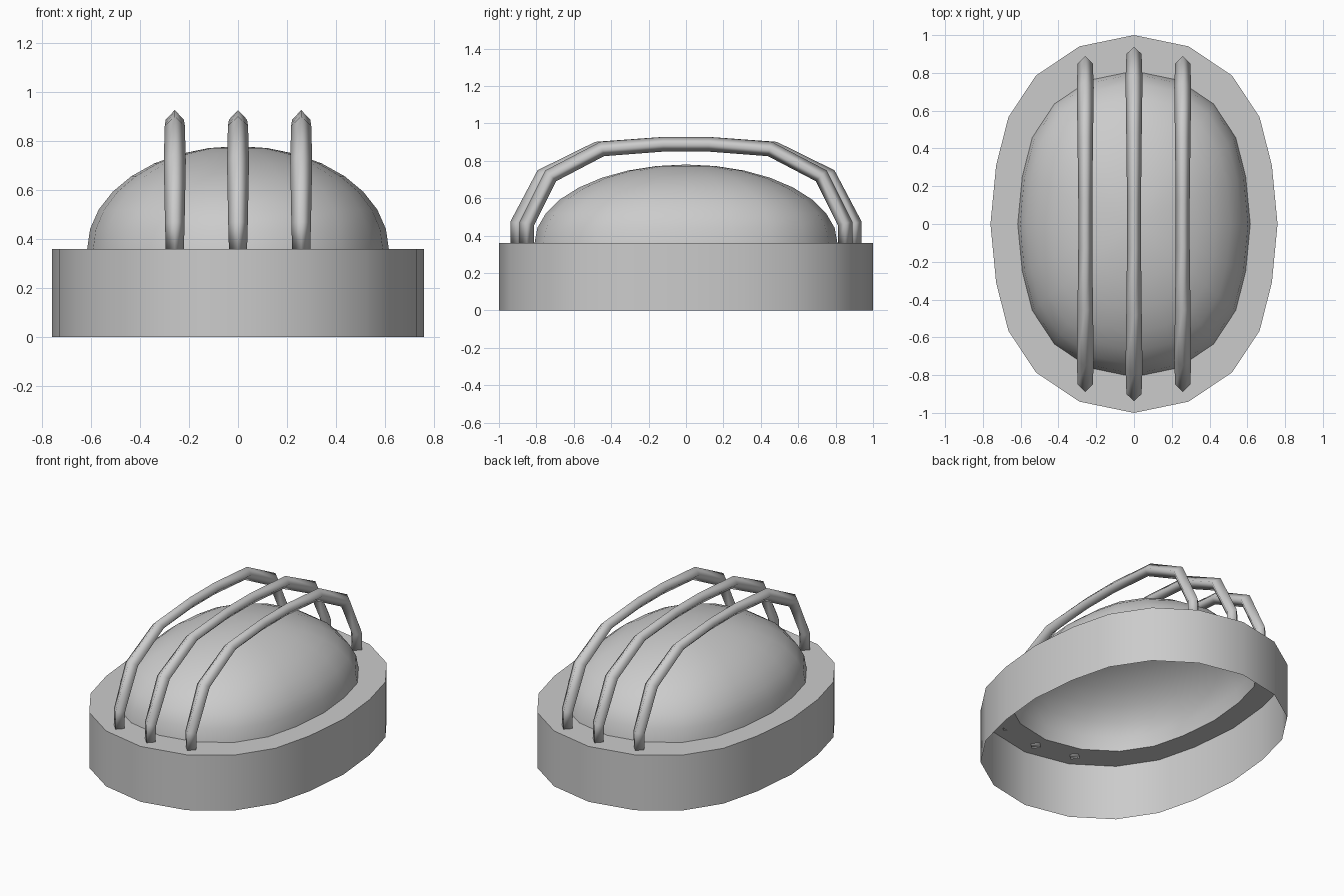
import bpy, bmesh, math
from mathutils import Vector

if "Cube" in bpy.data.objects:
    bpy.data.objects.remove(bpy.data.objects["Cube"])

# Rounded-oval plan outline: one quarter, mirrored to 20 points
QUARTER = [(0.76, 0), (0.73, 0.31), (0.665, 0.565), (0.52, 0.785), (0.29, 0.94), (0, 1)]
HALF = QUARTER + [(-x, y) for x, y in QUARTER[-2::-1]]
OUTLINE = HALF + [(-x, -y) for x, y in HALF[1:-1]]
RIM_Z, INNER, DOME_H = 0.36, 0.81, 0.42


def loft(name, rings, cap_tip=None, cap_ends=False, angle=None):
    """Skin closed rings of points; optionally close with a tip or end caps."""
    bm = bmesh.new()
    loops = [[bm.verts.new(p) for p in ring] for ring in rings]
    n = len(loops[0])
    for a, b in zip(loops, loops[1:]):
        for i in range(n):
            j = (i + 1) % n
            bm.faces.new((a[i], a[j], b[j], b[i]))
    if cap_tip:
        tip = bm.verts.new(cap_tip)
        for i in range(n):
            bm.faces.new((loops[-1][i], loops[-1][(i + 1) % n], tip))
    if cap_ends:
        bm.faces.new(loops[0][::-1])
        bm.faces.new(loops[-1])
        bmesh.ops.recalc_face_normals(bm, faces=bm.faces)
    mesh = bpy.data.meshes.new(name)
    bm.to_mesh(mesh)
    bm.free()
    obj = bpy.data.objects.new(name, mesh)
    bpy.context.collection.objects.link(obj)
    bpy.ops.object.select_all(action='DESELECT')
    obj.select_set(True)
    bpy.context.view_layer.objects.active = obj
    if angle:
        bpy.ops.object.shade_smooth_by_angle(angle=math.radians(angle))
    else:
        bpy.ops.object.shade_smooth()
    return obj


def oval(scale, z):
    return [(x * scale, y * scale, z) for x, y in OUTLINE]


# Base: open-bottomed wall with a flat rim on top
loft("base_rim", [oval(1, 0), oval(1, RIM_Z), oval(INNER, RIM_Z)], angle=40)

# Dome: open half ellipsoid on the inner edge of the rim
STEPS = 8
angles = [i / STEPS * math.pi / 2 for i in range(STEPS)]
loft("dome", [oval(INNER * math.cos(a), RIM_Z + DOME_H * math.sin(a)) for a in angles],
     cap_tip=(0, 0, RIM_Z + DOME_H), angle=60)

# Guard bars: diamond-section arches (y, z, half width)
ARCH = [(0.90, 0.36, 0.037), (0.90, 0.465, 0.040), (0.765, 0.72, 0.045),
        (0.475, 0.863, 0.041), (0.13, 0.888, 0.037)]
PATH = ARCH + [(-y, z, w) for y, z, w in ARCH[::-1]]


def guard_bar(name, x, y_scale, thick=0.039):
    pts = [Vector((y * y_scale, z)) for y, z, _ in PATH]
    rings = []
    for i, p in enumerate(pts):
        before = (p - pts[i - 1]).normalized() if i else None
        after = (pts[i + 1] - p).normalized() if i < len(pts) - 1 else None
        t = ((before or after) + (after or before)).normalized()
        d = Vector((t.y, -t.x)) * thick / t.dot(after or before)
        w = PATH[i][2]
        rings.append([(x + w, p.x, p.y), (x, p.x + d.x, p.y + d.y),
                      (x - w, p.x, p.y), (x, p.x - d.x, p.y - d.y)])
    loft(name, rings, cap_ends=True)


guard_bar("guard_bar_centre", 0, 1)
for side, label in ((-1, "left"), (1, "right")):
    guard_bar("guard_bar_" + label, side * 0.258, 0.945)
